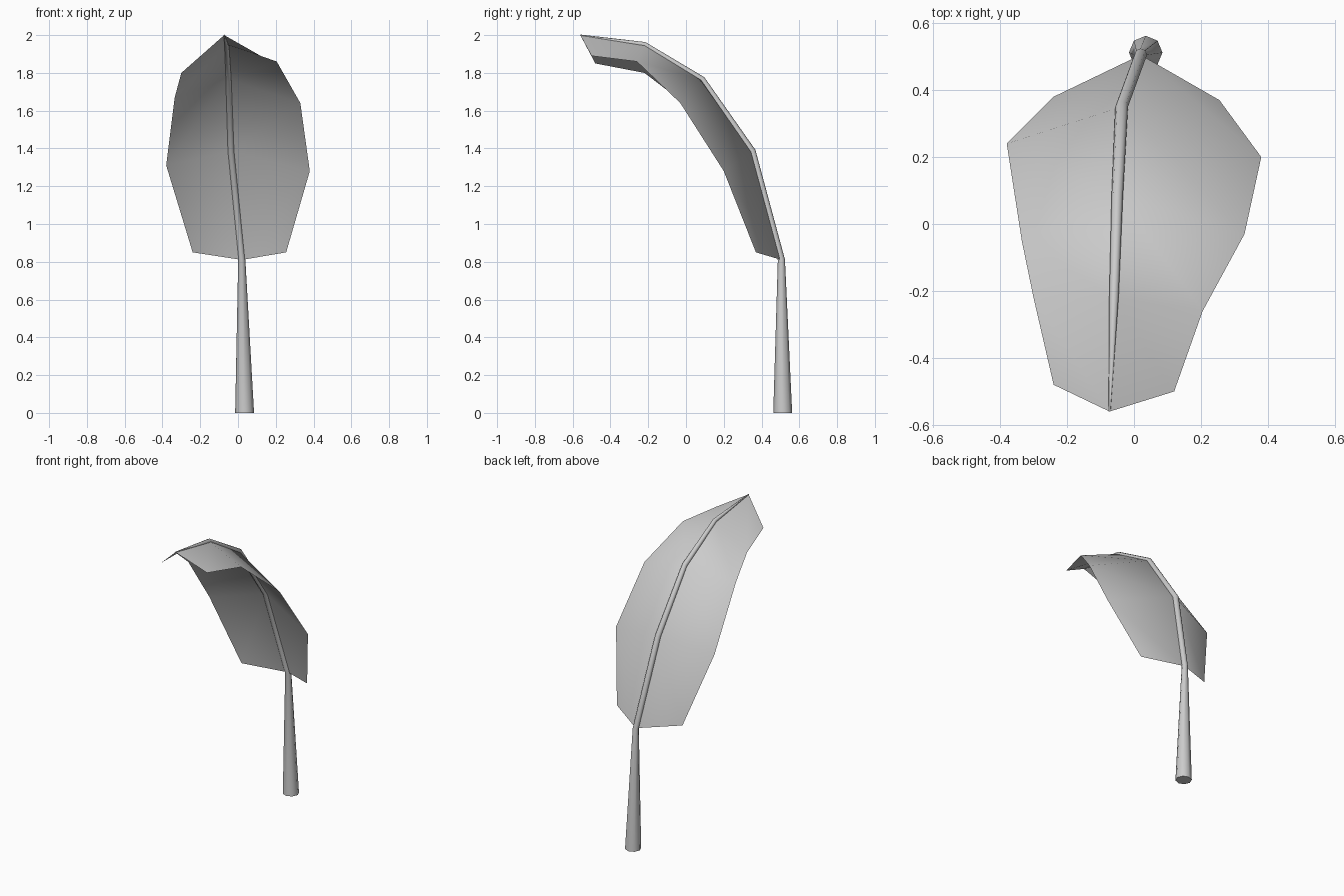
import bpy
import bmesh
import math
from mathutils import Vector

old = bpy.data.objects.get("Cube")
if old:
    bpy.data.objects.remove(old, do_unlink=True)

# One plain grey for the whole plant
grey = bpy.data.materials.new("plain_grey")
grey.use_nodes = True
colour = (0.6, 0.6, 0.6, 1)
grey.diffuse_color = colour
grey.node_tree.nodes["Principled BSDF"].inputs["Base Color"].default_value = colour


def finish(name, bm, angle):
    """Turn a bmesh into a smooth shaded object."""
    mesh = bpy.data.meshes.new(name)
    bm.to_mesh(mesh)
    bm.free()
    mesh.materials.append(grey)
    obj = bpy.data.objects.new(name, mesh)
    bpy.context.collection.objects.link(obj)
    bpy.ops.object.select_all(action='DESELECT')
    obj.select_set(True)
    bpy.context.view_layer.objects.active = obj
    bpy.ops.object.shade_smooth_by_angle(angle=math.radians(angle))
    return obj


# Midrib and the two outer edges of the blade, from stalk to tip
spine = [Vector(p) for p in ((0.02, 0.505, 0.81), (-0.037, 0.35, 1.385), (-0.05, 0.085, 1.765),
                             (-0.06, -0.22, 1.95), (-0.073, -0.56, 2.0))]
right_edge = [(-0.24, 0.38, 0.85), (-0.38, 0.24, 1.31), (-0.335, -0.05, 1.67),
              (-0.30, -0.22, 1.80), (-0.24, -0.48, 1.85)]
left_edge = [(0.255, 0.37, 0.85), (0.38, 0.20, 1.28), (0.33, -0.03, 1.64),
             (0.205, -0.26, 1.86), (0.12, -0.50, 1.89)]

# Folded leaf blade
bm = bmesh.new()
rows = [[bm.verts.new(p) for p in line] for line in (right_edge, spine, left_edge)]
for a, b in zip(rows, rows[1:]):
    for i in range(len(spine) - 1):
        bm.faces.new((a[i], b[i], b[i + 1], a[i + 1]))
bm.normal_update()
if sum(f.normal.z for f in bm.faces) < 0:
    bmesh.ops.reverse_faces(bm, faces=bm.faces[:])
finish("leaf_blade", bm, 50)

# Tapered stalk running on as the midrib
path = [Vector((0.035, 0.512, 0))] + spine
radii = [0.05, 0.019, 0.019, 0.017, 0.014, 0.003]
sides = 8
bm = bmesh.new()
rings = []
for i, (centre, radius) in enumerate(zip(path, radii)):
    along = (path[min(i + 1, len(path) - 1)] - path[max(i - 1, 0)]).normalized()
    if i == 0:
        along = Vector((0, 0, 1))
    across = Vector((1, 0, 0))
    across = (across - along * across.dot(along)).normalized()
    other = along.cross(across)
    ring = []
    for k in range(sides):
        t = math.tau * k / sides
        ring.append(bm.verts.new(centre + radius * (across * math.cos(t) + other * math.sin(t))))
    rings.append(ring)
for a, b in zip(rings, rings[1:]):
    for k in range(sides):
        n = (k + 1) % sides
        bm.faces.new((a[k], a[n], b[n], b[k]))
bm.faces.new(rings[0][::-1])
bm.faces.new(rings[-1])
bmesh.ops.recalc_face_normals(bm, faces=bm.faces[:])
finish("stalk_and_midrib", bm, 60)
